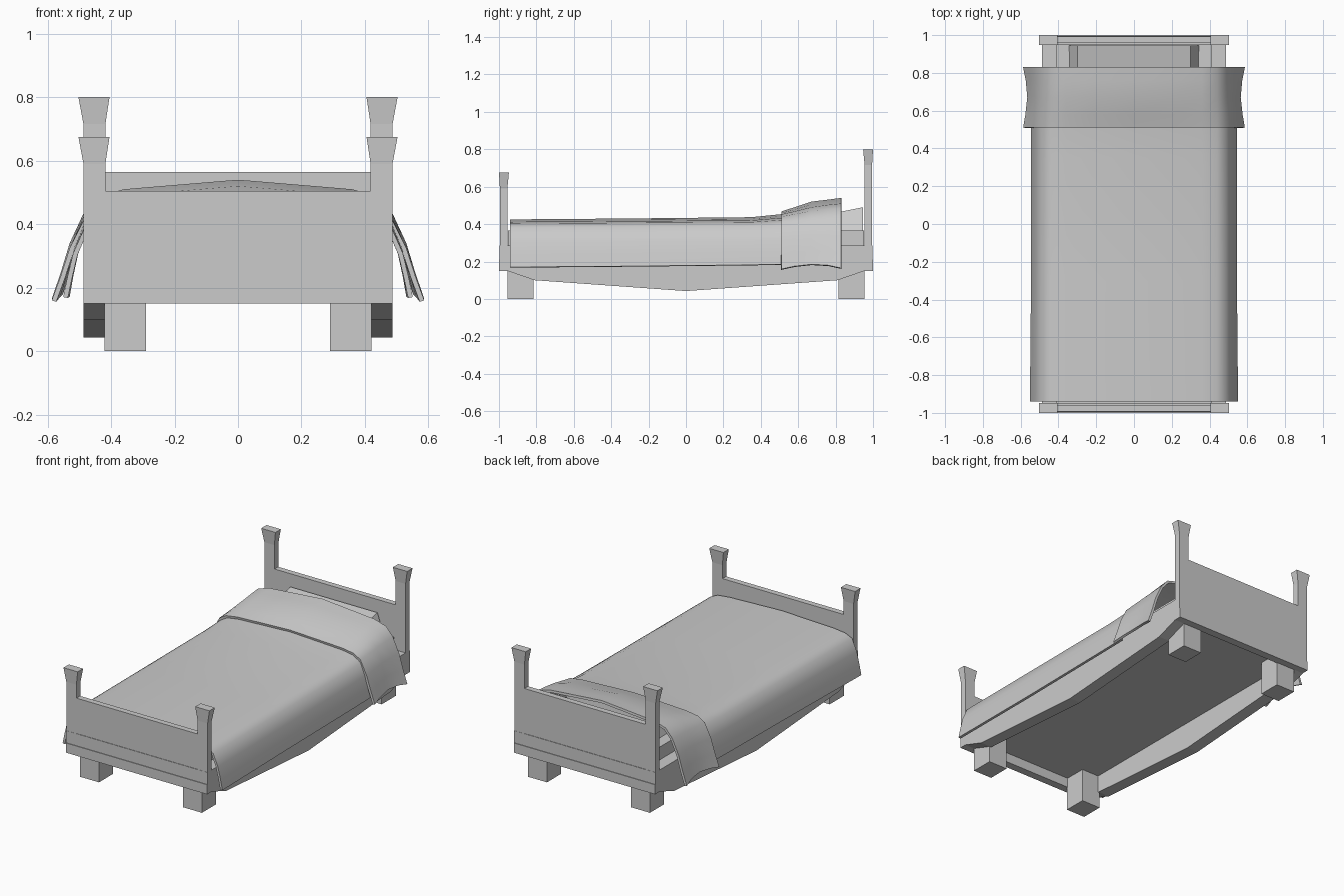
import bpy, bmesh
from math import radians

if "Cube" in bpy.data.objects:
    bpy.data.objects.remove(bpy.data.objects["Cube"])


def make(name, verts, faces, smooth=False):
    me = bpy.data.meshes.new(name)
    me.from_pydata(verts, [], faces)
    ob = bpy.data.objects.new(name, me)
    bpy.context.collection.objects.link(ob)
    if not smooth:
        bm = bmesh.new()
        bm.from_mesh(me)
        bmesh.ops.recalc_face_normals(bm, faces=bm.faces)
        bm.to_mesh(me)
        bm.free()
    else:
        for p in me.polygons:
            p.use_smooth = True
    return ob


def prism(name, pts, a, b, axis):
    """Extrude a profile: axis 'x' takes (y, z) points, axis 'y' takes (x, z) points."""
    n = len(pts)
    put = (lambda p, t: (t, p[0], p[1])) if axis == 'x' else (lambda p, t: (p[0], t, p[1]))
    verts = [put(p, a) for p in pts] + [put(p, b) for p in pts]
    faces = [tuple(range(n)), tuple(range(n, 2 * n))]
    faces += [(i, (i + 1) % n, n + (i + 1) % n, n + i) for i in range(n)]
    return make(name, verts, faces)


def box(name, x0, x1, y0, y1, z0, z1):
    return prism(name, [(x0, z0), (x1, z0), (x1, z1), (x0, z1)], y0, y1, 'y')


# Head and foot boards: two base bands, a panel, and flared posts
for label, s, panel_top, post_top in (("foot", -1, 0.505, 0.675), ("head", 1, 0.565, 0.80)):
    box(label + "board_lower_band", -0.487, 0.487, s * 0.95, s * 1.0, 0.15, 0.21)
    box(label + "board_upper_band", -0.487, 0.487, s * 0.95, s * 0.996, 0.21, 0.285)
    box(label + "board_panel", -0.42, 0.42, s * 0.957, s * 0.993, 0.285, panel_top)
    for m in (-1, 1):
        neck = post_top - 0.085
        # rings of the post: z, inner x, outer x, inner y, outer y
        rings = [(0.285, 0.418, 0.487, 0.955, 0.995), (neck, 0.418, 0.487, 0.955, 0.995),
                 (post_top, 0.405, 0.503, 0.947, 1.0)]
        verts = [(m * x, s * y, z) for z, xa, xb, ya, yb in rings
                 for x, y in ((xa, ya), (xb, ya), (xb, yb), (xa, yb))]
        faces = [(0, 1, 2, 3), (8, 9, 10, 11)]
        faces += [(r * 4 + i, r * 4 + (i + 1) % 4, r * 4 + 4 + (i + 1) % 4, r * 4 + 4 + i)
                  for r in range(2) for i in range(4)]
        make(label + "board_post", verts, faces)
        # Leg block
        box(label + "_leg", m * 0.29, m * 0.42, s * 0.815, s * 0.955, 0, 0.21)

# Side rails with a bellied lower edge
rail = [(-0.955, 0.15), (-0.81, 0.10), (0, 0.042), (0.81, 0.10), (0.955, 0.15),
        (0.955, 0.285), (-0.955, 0.285)]
for m in (-1, 1):
    prism("side_rail", rail, m * 0.41, m * 0.487, 'x')

# Mattress resting in the frame
box("mattress", -0.41, 0.41, -0.952, 0.952, 0.21, 0.365)

# Pillow: a wedge with sloping sides
pillow = [(x * w, y, z) for y, lo, hi in ((0.50, 0.34, 0.40), (0.945, 0.36, 0.49))
          for w, z in ((0.345, lo), (0.30, hi)) for x in (-1, 1)]
make("pillow", pillow, [(0, 1, 3, 2), (4, 5, 7, 6), (0, 1, 5, 4),
                        (2, 3, 7, 6), (0, 2, 6, 4), (1, 3, 7, 5)])


def cloth(name, sections):
    """Loft mirrored half cross-sections: (y, [(x, z) from centre to hem])."""
    verts, faces = [], []
    for y, half in sections:
        row = [(-x, z) for x, z in reversed(half[1:])] + list(half)
        verts += [(x, y, z) for x, z in row]
    n = 2 * len(sections[0][1]) - 1
    for r in range(len(sections) - 1):
        for i in range(n - 1):
            a = r * n + i
            faces.append((a, a + 1, a + n + 1, a + n))
    ob = make(name, verts, faces, True)
    thick = ob.modifiers.new("thickness", 'SOLIDIFY')
    thick.thickness, thick.offset = 0.015, -1
    ob.modifiers.new("crisp_hems", 'EDGE_SPLIT').split_angle = radians(50)
    return ob


def drape(centre, shoulder, edge, hem, flare):
    return [(0, centre), (0.20, centre * 0.45 + shoulder * 0.55), (0.36, shoulder),
            (0.44, shoulder * 0.7 + edge * 0.3), (0.487, edge),
            (0.518 + flare * 0.3, edge * 0.65 + hem * 0.35),
            (0.534 + flare * 0.6, edge * 0.3 + hem * 0.7), (0.545 + flare, hem)]


# Main blanket, ending just under the turned-down fold
cloth("blanket", [
    (-0.94, drape(0.425, 0.412, 0.382, 0.17, 0.006)),
    (-0.30, drape(0.43, 0.416, 0.385, 0.175, 0)),
    (0.35, drape(0.437, 0.42, 0.388, 0.182, 0)),
    (0.53, drape(0.455, 0.435, 0.395, 0.185, 0)),
])

# Turned-down fold over the pillow
cloth("blanket_fold", [
    (0.51, drape(0.468, 0.452, 0.412, 0.16, 0.042)),
    (0.58, drape(0.49, 0.468, 0.417, 0.175, 0.03)),
    (0.67, drape(0.52, 0.49, 0.424, 0.185, 0.02)),
    (0.76, drape(0.531, 0.503, 0.43, 0.18, 0.028)),
    (0.83, drape(0.54, 0.51, 0.434, 0.165, 0.042)),
])
